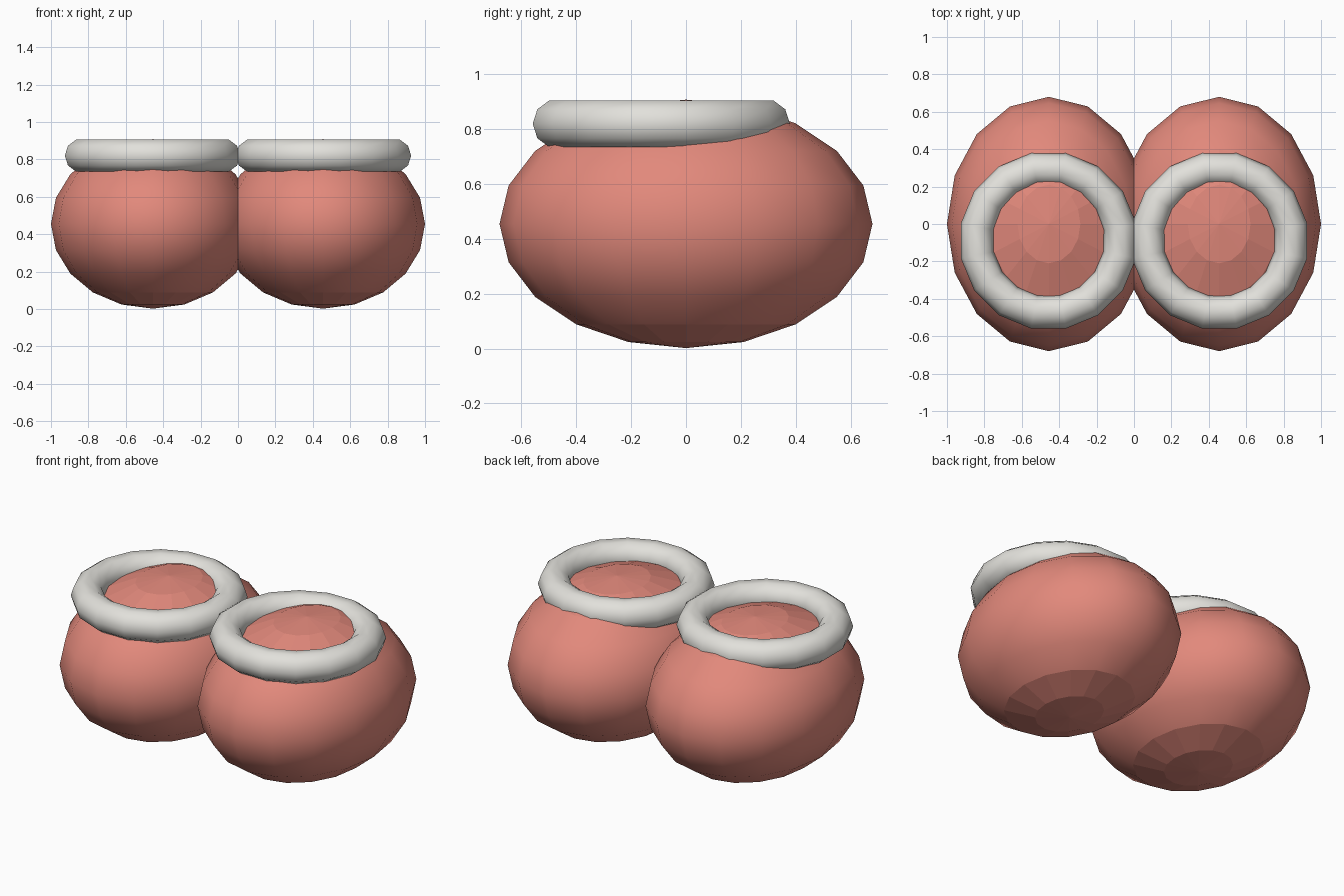
import bpy, math
from mathutils import Matrix

cube = bpy.data.objects.get("Cube")
if cube:
    bpy.data.objects.remove(cube, do_unlink=True)


def make_material(name, rgb):
    mat = bpy.data.materials.new(name)
    mat.use_nodes = True
    color = (*rgb, 1.0)
    mat.diffuse_color = color
    mat.node_tree.nodes["Principled BSDF"].inputs["Base Color"].default_value = color
    return mat


salmon = make_material("salmon", (0.76, 0.25, 0.20))
off_white = make_material("off_white", (0.76, 0.75, 0.71))


def add_body(name, x):
    """Flattened ball whose two polar bands stay faceted."""
    bpy.ops.mesh.primitive_uv_sphere_add(segments=16, ring_count=10, radius=1)
    body = bpy.context.object
    body.name = name
    for face in body.data.polygons:
        face.use_smooth = abs(face.center.z) < 0.83
    body.data.transform(Matrix.Diagonal((0.545, 0.68, 0.453, 1)))
    body.location = (x, 0, 0.455)
    body.data.materials.append(salmon)


def add_rim(name, x):
    """Thick ring sitting level on the top, forward of the middle."""
    bpy.ops.mesh.primitive_torus_add(major_segments=16, minor_segments=10,
                                     major_radius=0.388, minor_radius=0.09)
    rim = bpy.context.object
    rim.name = name
    rim.data.transform(Matrix.Rotation(math.pi / 16, 4, "Z"))
    rim.location = (x, -0.09, 0.82)
    rim.data.materials.append(off_white)
    bpy.ops.object.shade_smooth_by_angle(angle=math.radians(45))


for side, sign in (("left", 1), ("right", -1)):
    add_body(side + "_body", sign * 0.455)
    add_rim(side + "_rim", sign * 0.457)
